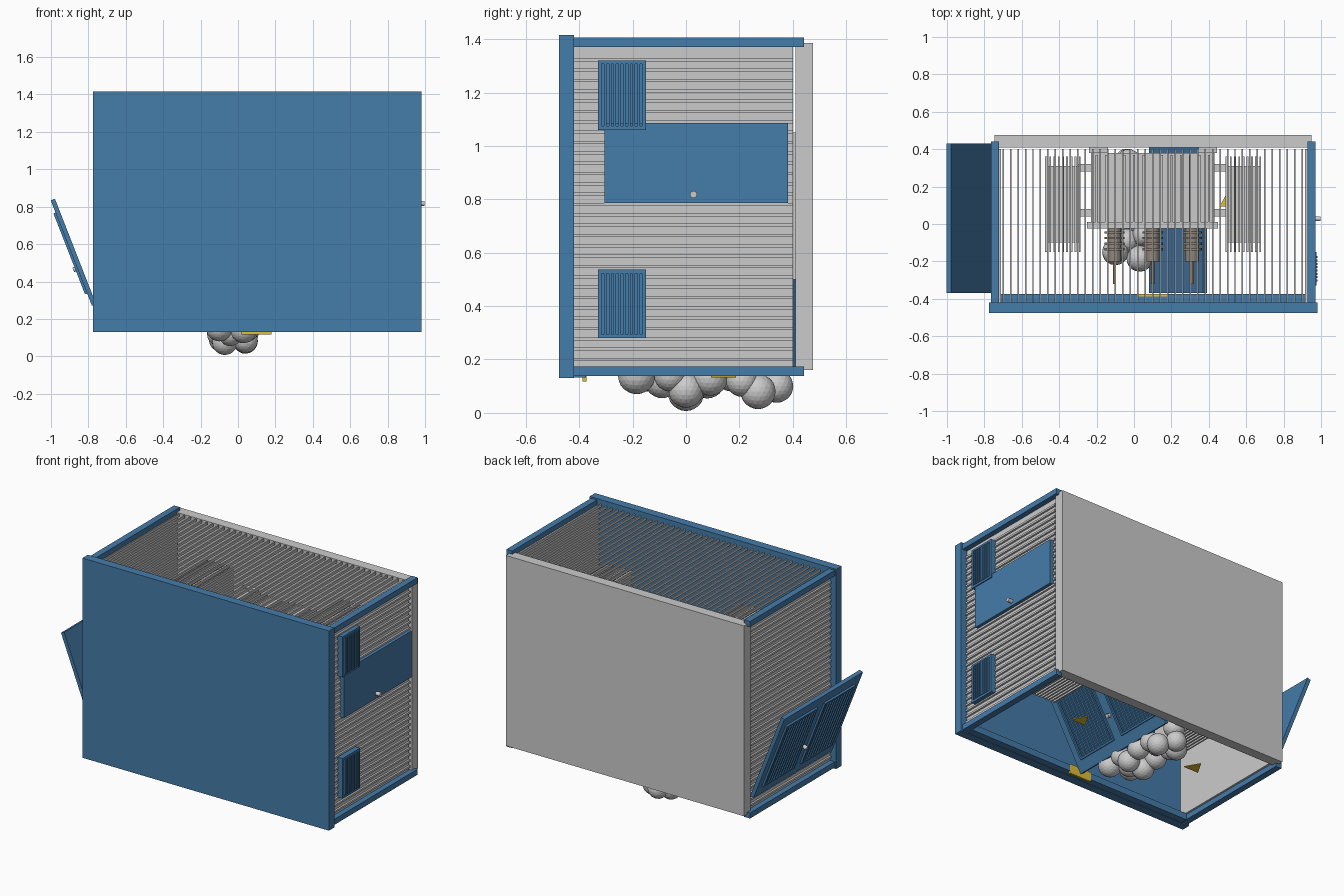
import bpy, bmesh, math
from mathutils import Matrix, Vector

if "Cube" in bpy.data.objects:
    bpy.data.objects.remove(bpy.data.objects["Cube"])


def material(name, rgb):
    m = bpy.data.materials.new(name)
    m.diffuse_color = (*rgb, 1)
    m.use_nodes = True
    m.node_tree.nodes["Principled BSDF"].inputs["Base Color"].default_value = m.diffuse_color
    return m


BLUE = material("blue_paint", (0.06, 0.2, 0.4))
YELLOW = material("sign_yellow", (0.75, 0.52, 0.04))
COPPER = material("copper", (0.6, 0.3, 0.1))
CERAMIC = material("ceramic", (0.28, 0.24, 0.2))


def finish(name, bm, mat=None, matrix=None):
    bmesh.ops.recalc_face_normals(bm, faces=bm.faces)
    me = bpy.data.meshes.new(name)
    bm.to_mesh(me)
    bm.free()
    ob = bpy.data.objects.new(name, me)
    bpy.context.collection.objects.link(ob)
    if mat:
        me.materials.append(mat)
    if matrix:
        ob.matrix_world = matrix
    return ob


# One object made of boxes given as (x0, x1, y0, y1, z0, z1)
def boxes(name, spans, mat=None, matrix=None):
    bm = bmesh.new()
    for x0, x1, y0, y1, z0, z1 in spans:
        c = Vector(((x0 + x1) / 2, (y0 + y1) / 2, (z0 + z1) / 2))
        m = Matrix.Translation(c) @ Matrix.Diagonal((x1 - x0, y1 - y0, abs(z1 - z0), 1))
        bmesh.ops.create_cube(bm, size=1, matrix=m)
    return finish(name, bm, mat, matrix)


# One object made of cylinders along y given as (x, z, y0, y1, radius)
def y_cylinders(name, items, mat=None, sides=16):
    bm = bmesh.new()
    for x, z, y0, y1, r in items:
        m = Matrix.Translation((x, (y0 + y1) / 2, z)) @ Matrix.Rotation(math.pi / 2, 4, 'X')
        bmesh.ops.create_cone(bm, cap_ends=True, segments=sides, radius1=r, radius2=r,
                              depth=y1 - y0, matrix=m)
    return finish(name, bm, mat)


def knob(name, loc, matrix):
    bm = bmesh.new()
    bmesh.ops.create_cone(bm, cap_ends=True, segments=16, radius1=0.013, radius2=0.013,
                          depth=0.03, matrix=matrix @ Matrix.Translation(loc))
    finish(name, bm)


# Shell: the cabin lies on its back, roof towards -y and base towards +y
boxes("roof", [(-0.775, 0.98, -0.475, -0.42, 0.13, 1.415)], BLUE)
boxes("base_slab", [(-0.745, 0.95, 0.41, 0.475, 0.16, 1.385)])
boxes("corner_posts", [(x, x + 0.042, -0.42, 0.442, z, z + 0.036)
                       for x in (-0.765, 0.928) for z in (0.138, 1.37)], BLUE)
boxes("lintel", [(-0.72, 0.93, -0.42, -0.375, 0.133, 0.175)], BLUE)
boxes("name_plate", [(0.02, 0.18, -0.387, -0.373, 0.118, 0.18)], YELLOW)

# Side walls with ribs, open back wall with ribs only
rib_z = [0.2 + 0.0387 * i for i in range(30)]
boxes("right_wall", [(0.915, 0.935, -0.42, 0.4, 0.172, 1.372)])
boxes("right_ribs", [(0.935, 0.947, -0.42, 0.4, z - 0.006, z + 0.006) for z in rib_z])
boxes("left_wall", [(-0.73, -0.71, -0.42, 0.4, 0.172, 1.372)])
boxes("left_ribs", [(-0.742, -0.73, -0.42, 0.4, z - 0.006, z + 0.006) for z in rib_z])
boxes("back_ribs", [(x - 0.004, x + 0.004, -0.42, 0.4, 1.37, 1.386)
                    for x in [-0.7 + 0.04 * i for i in range(41)]])

# Closed right door and two vents
boxes("right_door", [(0.94, 0.968, -0.305, 0.382, 0.787, 1.085)], BLUE)
knob("right_door_knob", (0, 0, 0),
     Matrix.Translation((0.983, 0.028, 0.818)) @ Matrix.Rotation(math.pi / 2, 4, 'Y'))
for label, z0, z1 in (("lower", 0.28, 0.537), ("upper", 1.06, 1.32)):
    y0, y1, t = -0.33, -0.15, 0.014
    parts = [(0.94, 0.955, y0, y1, z0, z1),
             (0.94, 0.975, y0, y0 + t, z0, z1), (0.94, 0.975, y1 - t, y1, z0, z1),
             (0.94, 0.975, y0, y1, z0, z0 + t), (0.94, 0.975, y0, y1, z1 - t, z1)]
    parts += [(0.95, 0.98, y - 0.005, y + 0.005, z0 + t, z1 - t)
              for y in [y0 + 0.028 + 0.0178 * i for i in range(8)]]
    boxes(label + "_vent", parts, BLUE)


# Open louvred doors: local x runs across the door from its hinge
def louvre_door(name, hinge, tip, y0, y1, side):
    d = Vector((tip[0] - hinge[0], tip[1] - hinge[1]))
    w = d.length
    m = Matrix.Translation((hinge[0], 0, hinge[1])) @ \
        Matrix.Rotation(math.atan2(-d.y, d.x), 4, 'Y')
    parts = [(0, w, y0, y1, -0.012, 0.012)]
    mid = (y0 + y1) / 2
    for a, b in ((y0 + 0.05, mid - 0.035), (mid + 0.035, y1 - 0.05)):
        lo, hi = 0.07, w - 0.07

        def out(h):
            return tuple(sorted((side * 0.01, side * h)))
        for e0, e1 in ((a, a + 0.012), (b - 0.012, b)):
            parts.append((lo, hi, e0, e1, *out(0.024)))
        for e0, e1 in ((lo, lo + 0.012), (hi - 0.012, hi)):
            parts.append((e0, e1, a, b, *out(0.024)))
        n = 11
        for i in range(1, n):
            y = a + (b - a) * i / n
            parts.append((lo, hi, y - 0.005, y + 0.005, *out(0.022)))
    boxes(name, parts, BLUE, m)
    knob(name + "_knob", (0.215, mid, side * 0.02), m)


louvre_door("left_door", (-0.77, 0.275), (-0.99, 0.838), -0.37, 0.43, 1)
louvre_door("inner_door", (0.09, 0.145), (0.38, 0.66), -0.37, 0.41, -1)

# Warning triangles in the open front
for i, x in enumerate((-0.36, 0.51)):
    bm = bmesh.new()
    bmesh.ops.create_cone(bm, cap_ends=True, segments=3, radius1=0.062, radius2=0.062,
                          depth=0.006, matrix=Matrix.Translation((x, 0.125, 0.135)))
    finish(f"warning_sign_{i + 1}", bm, YELLOW)

# Transformer: tank, feet, radiators and bushings
ZC = 0.775
boxes("transformer_tank", [(-0.23, 0.43, 0.0, 0.38, 0.51, 1.03),
                           (-0.25, 0.45, -0.025, 0.01, 0.49, 1.05)])
boxes("tank_ribs", [(x - 0.005, x + 0.005, 0.01, 0.37, 0.49, 1.05)
                    for x in [-0.2 + 0.05 * i for i in range(13)]])
boxes("transformer_feet", [(x, x + 0.1, 0.38, 0.412, 0.5, 1.05) for x in (-0.24, 0.345)])
for label, x0 in (("left", -0.475), ("right", 0.49)):
    fins = [(x0 + 0.0225 * i, x0 + 0.0225 * i + 0.01, -0.15, 0.36, 0.38, 1.17)
            for i in range(9)]
    fins.append((x0, x0 + 0.19, -0.1, 0.31, 0.42, 1.13))
    boxes(label + "_radiator", fins)
boxes("radiator_pipes", [(a, b, y, y + 0.04, ZC - 0.02, ZC + 0.02)
                         for a, b in ((-0.3, -0.22), (0.42, 0.5)) for y in (0.04, 0.28)])
for i, x in enumerate((-0.105, 0.1, 0.31)):
    stack = [(x, ZC, -0.2, -0.02, 0.037)]
    stack += [(x, ZC, y - 0.006, y + 0.006, 0.054) for y in (-0.045, -0.075, -0.105, -0.135)]
    y_cylinders(f"bushing_{i + 1}", stack, CERAMIC)
    y_cylinders(f"terminal_rod_{i + 1}", [(x, ZC, -0.32, -0.19, 0.009)], COPPER, 10)

# Clumps of round foliage spilling out of the front
clump = [(-0.1, -0.15, 0.15, 0.07), (0.03, -0.185, 0.14, 0.07), (-0.04, -0.09, 0.12, 0.065),
         (-0.07, 0, 0.075, 0.068), (0.04, 0.0, 0.085, 0.066), (0.05, -0.06, 0.14, 0.06),
         (-0.1, 0.08, 0.12, 0.066), (0.04, 0.09, 0.13, 0.066), (-0.03, 0.17, 0.14, 0.06),
         (0.04, 0.27, 0.08, 0.066), (-0.09, 0.28, 0.09, 0.066), (0.05, 0.21, 0.12, 0.06),
         (-0.04, 0.34, 0.1, 0.062), (-0.03, 0.335, 0.19, 0.065), (-0.1, 0.21, 0.12, 0.06)]
bm = bmesh.new()
for x, y, z, r in clump:
    bmesh.ops.create_icosphere(bm, subdivisions=3, radius=r,
                               matrix=Matrix.Translation((x, y, z)))
finish("foliage", bm)
